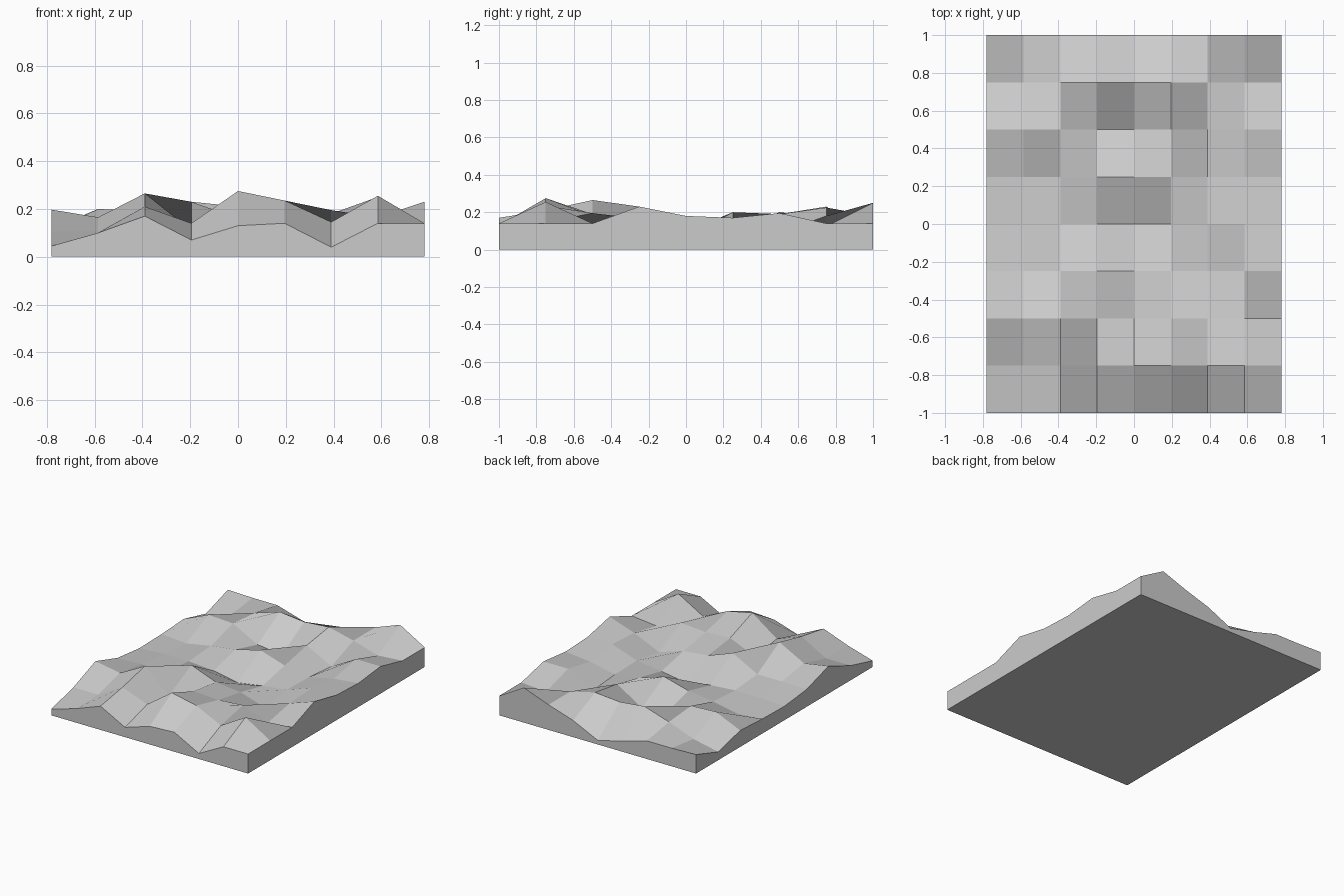
import bpy, bmesh

if "Cube" in bpy.data.objects:
    bpy.data.objects.remove(bpy.data.objects["Cube"])

# Terrain heights in thousandths, one row per y step (front to back), left to right
ROWS = [
    (45, 100, 170, 70, 130, 140, 40, 140, 140),
    (105, 105, 210, 140, 275, 235, 145, 255, 140),
    (197, 165, 265, 110, 190, 180, 195, 120, 140),
    (125, 130, 130, 230, 160, 140, 80, 165, 230),
    (100, 110, 110, 95, 60, 90, 115, 180, 180),
    (105, 90, 125, 150, 200, 140, 110, 150, 170),
    (118, 200, 190, 90, 70, 190, 90, 195, 195),
    (60, 100, 170, 230, 210, 225, 180, 125, 140),
    (136, 130, 130, 75, 30, 120, 180, 250, 140),
]
N = len(ROWS)
HALF_X, HALF_Y = 0.78, 1.0

bm = bmesh.new()

# Faceted top surface
top = [[bm.verts.new((HALF_X * (2 * i / (N - 1) - 1),
                      HALF_Y * (2 * j / (N - 1) - 1), h / 1000))
        for i, h in enumerate(row)] for j, row in enumerate(ROWS)]
for j in range(N - 1):
    for i in range(N - 1):
        bm.faces.new((top[j][i], top[j][i + 1], top[j + 1][i + 1], top[j + 1][i]))

# Flat side walls, one polygon per side, and the base
foot = [bm.verts.new((sx * HALF_X, sy * HALF_Y, 0))
        for sx, sy in ((-1, -1), (1, -1), (1, 1), (-1, 1))]
sides = [top[0], [row[-1] for row in top], top[-1][::-1], [row[0] for row in top][::-1]]
for k, rim in enumerate(sides):
    bm.faces.new([foot[k], foot[(k + 1) % 4]] + rim[::-1])
bm.faces.new(foot[::-1])

bmesh.ops.recalc_face_normals(bm, faces=bm.faces[:])
mesh = bpy.data.meshes.new("terrain_block")
bm.to_mesh(mesh)
bm.free()
bpy.context.collection.objects.link(bpy.data.objects.new("terrain_block", mesh))
